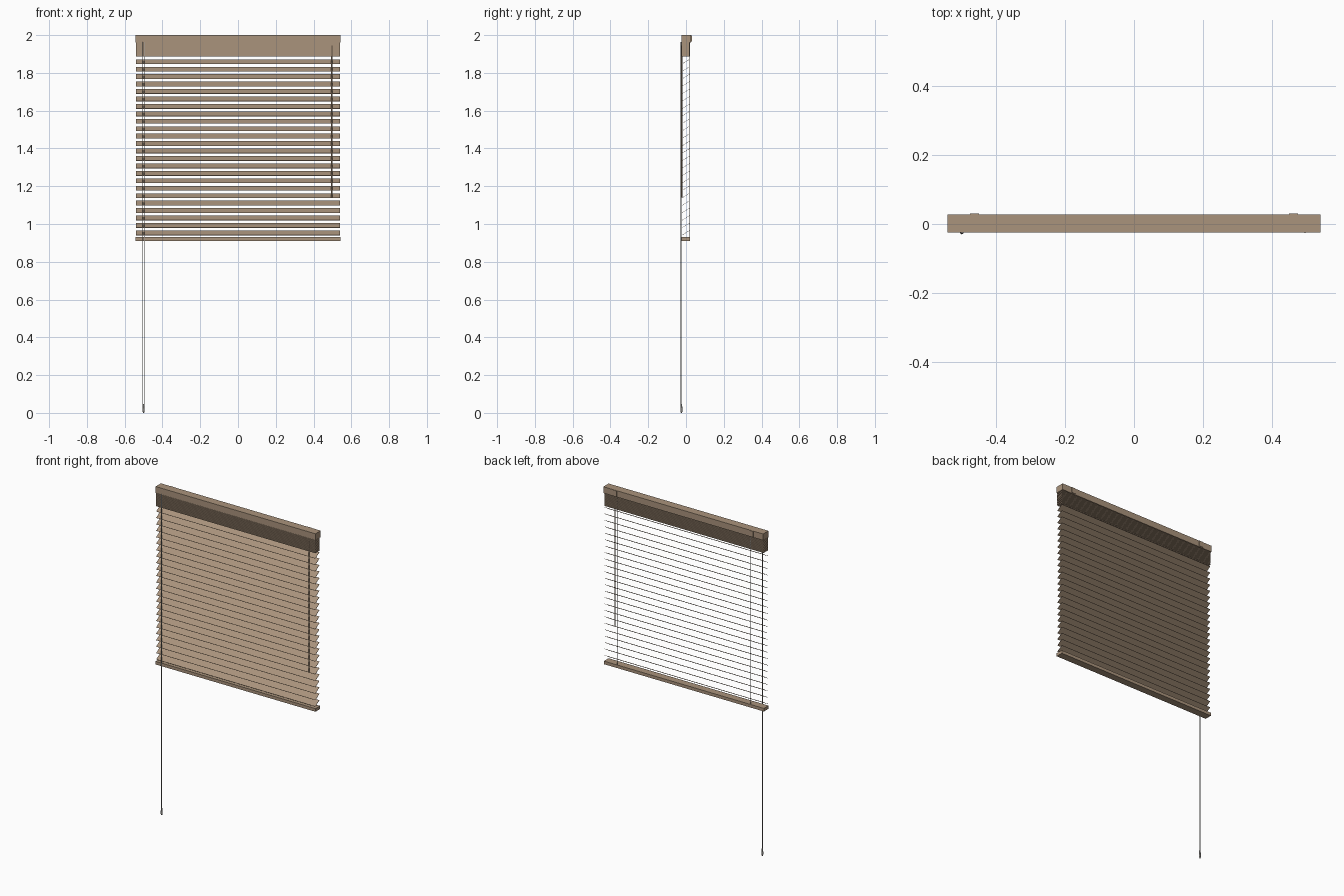
import bpy, bmesh, math
from mathutils import Matrix

if "Cube" in bpy.data.objects:
    bpy.data.objects.remove(bpy.data.objects["Cube"])

def mat(name, col):
    m = bpy.data.materials.new(name)
    m.diffuse_color = (*col, 1)
    m.use_nodes = True
    m.node_tree.nodes["Principled BSDF"].inputs["Base Color"].default_value = m.diffuse_color
    return m

WOOD = mat("tan_wood", (0.40, 0.292, 0.20))
CORD = mat("grey_cord", (0.40, 0.39, 0.37))

def finish(name, bm, material, smooth=False):
    me = bpy.data.meshes.new(name)
    bmesh.ops.recalc_face_normals(bm, faces=bm.faces)
    for f in bm.faces:
        f.smooth = smooth and len(f.verts) == 4
    bm.to_mesh(me)
    bm.free()
    me.materials.append(material)
    ob = bpy.data.objects.new(name, me)
    bpy.context.collection.objects.link(ob)
    return ob

def add_box(bm, c, s, tilt=0.0):
    M = Matrix.Translation(c) @ Matrix.Rotation(tilt, 4, 'X') @ Matrix.Diagonal((*s, 1))
    bmesh.ops.create_cube(bm, size=1, matrix=M)

def add_rod(bm, x, y, z0, z1, r, n=12, r2=None):
    bmesh.ops.create_cone(bm, cap_ends=True, segments=n, radius1=r,
                          radius2=r if r2 is None else r2, depth=z1 - z0,
                          matrix=Matrix.Translation((x, y, (z0 + z1) / 2)))

# headrail
bm = bmesh.new()
add_box(bm, (0, 0.0015, 1.9805), (1.083, 0.051, 0.039))
finish("headrail", bm, WOOD)

# wall brackets on the back of the headrail
bm = bmesh.new()
for x in (-0.463, 0.463):
    add_box(bm, (x, 0.0285, 1.982), (0.026, 0.004, 0.034))
finish("brackets", bm, WOOD)

# gathered flat slats below the headrail
bm = bmesh.new()
for i in range(31):
    add_box(bm, (0, -0.002, 1.959 - i * 0.0026), (1.078, 0.043, 0.0015))
finish("stacked_slats", bm, WOOD)

# open tilted slats, higher at the back
bm = bmesh.new()
for i in range(24):
    add_box(bm, (0, -0.002, 1.859 - i * 0.0394), (1.078, 0.046, 0.0015), math.radians(32))
finish("tilted_slats", bm, WOOD)

# bottom rail
bm = bmesh.new()
add_box(bm, (0, -0.002, 0.9205), (1.084, 0.045, 0.019))
finish("bottom_rail", bm, WOOD)

# ladder cords behind the slats
bm = bmesh.new()
for x in (-0.453, 0.453):
    add_rod(bm, x, 0.0195, 0.925, 1.963, 0.0008)
finish("ladder_cords", bm, CORD, True)

# pair of pull cords ending in the tassel
bm = bmesh.new()
for s in (-1, 1):
    add_rod(bm, -0.5 + s * 0.0035, -0.0255 - s * 0.001, 0.036, 1.963, 0.0013)
finish("pull_cords", bm, CORD, True)

# tassel, lathed from stacked cones
bm = bmesh.new()
prof = [(0.0, 0.003), (0.008, 0.0055), (0.018, 0.0055), (0.036, 0.0045), (0.046, 0.003)]
for (z0, r0), (z1, r1) in zip(prof, prof[1:]):
    add_rod(bm, -0.5, -0.0245, z0, z1, r0, 12, r1)
finish("tassel", bm, CORD, True)

# tilt wand with its hook
bm = bmesh.new()
add_rod(bm, 0.497, -0.0225, 1.14, 1.945, 0.0037, 8)
add_rod(bm, 0.497, -0.0215, 1.945, 1.963, 0.0018, 8)
finish("tilt_wand", bm, WOOD)
